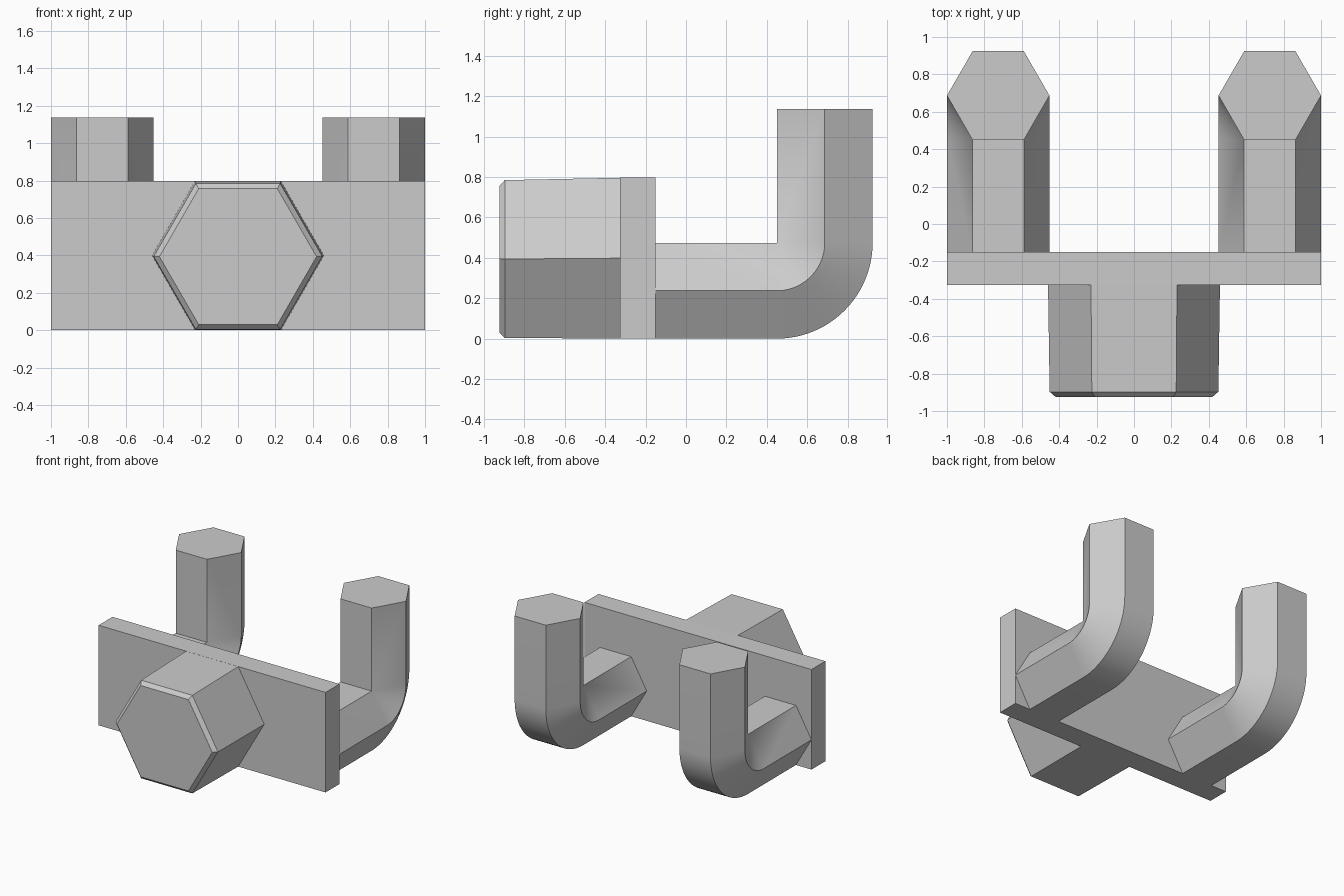
import bpy, bmesh, math

if "Cube" in bpy.data.objects:
    bpy.data.objects.remove(bpy.data.objects["Cube"])

steel = bpy.data.materials.new("steel_grey")
steel.diffuse_color = (0.6, 0.6, 0.6, 1)
steel.use_nodes = True
steel.node_tree.nodes["Principled BSDF"].inputs["Base Color"].default_value = steel.diffuse_color


def finish(name, bm):
    """Turn a bmesh into a named grey object with sharp creases kept."""
    bmesh.ops.remove_doubles(bm, verts=bm.verts, dist=1e-4)
    bmesh.ops.recalc_face_normals(bm, faces=bm.faces)
    mesh = bpy.data.meshes.new(name)
    bm.to_mesh(mesh)
    bm.free()
    obj = bpy.data.objects.new(name, mesh)
    bpy.context.collection.objects.link(obj)
    mesh.materials.append(steel)
    bpy.ops.object.select_all(action='DESELECT')
    bpy.context.view_layer.objects.active = obj
    obj.select_set(True)
    bpy.ops.object.shade_smooth_by_angle(angle=math.radians(30))
    return obj


def loft(name, rings):
    """Skin closed rings of equal length and cap both ends."""
    bm = bmesh.new()
    rings = [[bm.verts.new(p) for p in ring] for ring in rings]
    for a, b in zip(rings, rings[1:]):
        for i in range(len(a)):
            j = (i + 1) % len(a)
            bm.faces.new((a[i], a[j], b[j], b[i]))
    bm.faces.new(rings[0])
    bm.faces.new(rings[-1])
    return finish(name, bm)


def hexagon(radius):
    return [(radius * math.cos(i * math.pi / 3), radius * math.sin(i * math.pi / 3))
            for i in range(6)]


# Cross plate
bm = bmesh.new()
bmesh.ops.create_cube(bm, size=1)
for v in bm.verts:
    v.co = (v.co.x * 2, v.co.y * 0.175 - 0.2385, (v.co.z + 0.5) * 0.797)
finish("cross_plate", bm)

# Hexagonal boss: slight taper and a chamfered front
sections = [(-0.30, 0.46, 0.3985), (-0.897, 0.451, 0.394), (-0.924, 0.42, 0.393)]
loft("hex_boss", [[(x, y, z + cz) for x, z in hexagon(r)] for y, r, cz in sections])

# Hooks: hexagonal bar bent upward about its own inner flat
R = 0.274
FLAT = R * math.sqrt(3) / 2
PIVOT_Y, PIVOT_Z = 0.924 - 2 * FLAT, 2 * FLAT


def hook_ring(angle, dy=0.0, dz=0.0):
    """Section at a bend angle; v measures away from the pivot."""
    return [(0.726 + u, PIVOT_Y + dy + (FLAT + v) * math.sin(angle),
             PIVOT_Z + dz - (FLAT + v) * math.cos(angle)) for u, v in hexagon(R)]


STEPS = 24
rings = [hook_ring(0, dy=-0.155 - PIVOT_Y)]
rings += [hook_ring(math.pi / 2 * i / STEPS) for i in range(STEPS + 1)]
rings += [hook_ring(math.pi / 2, dz=1.136 - PIVOT_Z)]
for side, sign in (("right", 1), ("left", -1)):
    loft("hook_" + side, [[(x * sign, y, z) for x, y, z in ring] for ring in rings])
